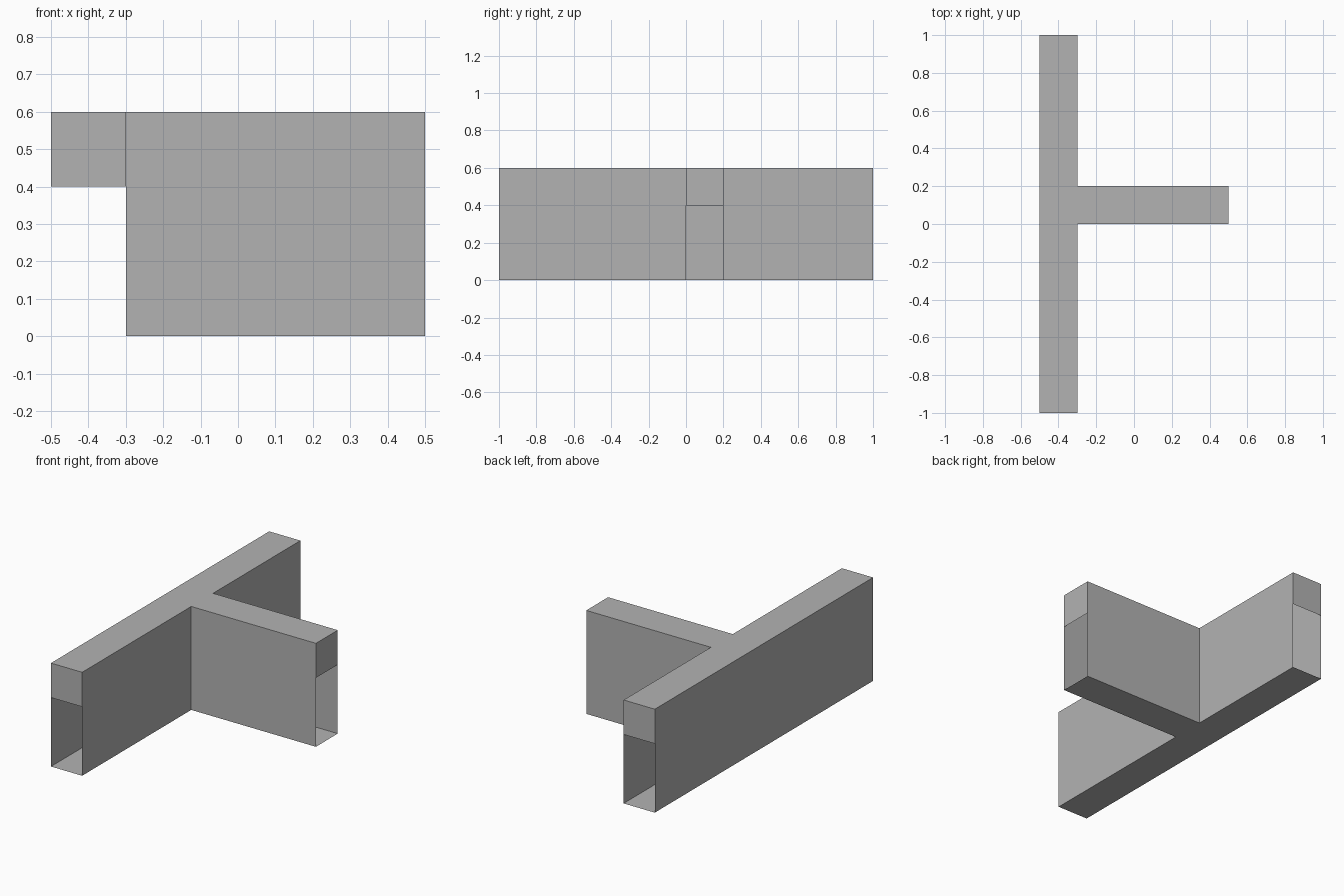
import bpy
import bmesh

cube = bpy.data.objects.get("Cube")
if cube:
    bpy.data.objects.remove(cube, do_unlink=True)

HEIGHT = 0.6
DOOR = 0.4

grey = bpy.data.materials.new("plain grey")
grey.use_nodes = True
grey.diffuse_color = (0.45, 0.45, 0.45, 1)
grey.node_tree.nodes["Principled BSDF"].inputs["Base Color"].default_value = grey.diffuse_color


def add_object(name, bm):
    mesh = bpy.data.meshes.new(name)
    bm.to_mesh(mesh)
    bm.free()
    mesh.materials.append(grey)
    obj = bpy.data.objects.new(name, mesh)
    bpy.context.collection.objects.link(obj)


# T-shaped plan, counter-clockwise
plan = [(-0.5, -1), (-0.3, -1), (-0.3, 0), (0.5, 0),
        (0.5, 0.2), (-0.3, 0.2), (-0.3, 1), (-0.5, 1)]

# Thin-walled corridor: floor, ceiling and side walls, all three ends open
bm = bmesh.new()
floor = bm.faces.new([bm.verts.new((x, y, 0)) for x, y in plan])
result = bmesh.ops.extrude_face_region(bm, geom=[floor], use_keep_orig=True)
for v in result["geom"]:
    if isinstance(v, bmesh.types.BMVert):
        v.co.z = HEIGHT
bmesh.ops.recalc_face_normals(bm, faces=bm.faces)
ends = [f for f in bm.faces
        if abs(f.normal.z) < 0.1
        and (abs(f.calc_center_median().y) > 0.99 or f.calc_center_median().x > 0.49)]
bmesh.ops.delete(bm, geom=ends, context="FACES_ONLY")
add_object("corridor_shell", bm)


# Flat panel above each doorway
def lintel(name, start, end):
    bm = bmesh.new()
    corners = [(*start, DOOR), (*end, DOOR), (*end, HEIGHT), (*start, HEIGHT)]
    bm.faces.new([bm.verts.new(c) for c in corners])
    add_object(name, bm)


lintel("front_lintel", plan[0], plan[1])
lintel("left_lintel", plan[3], plan[4])
lintel("back_lintel", plan[6], plan[7])
